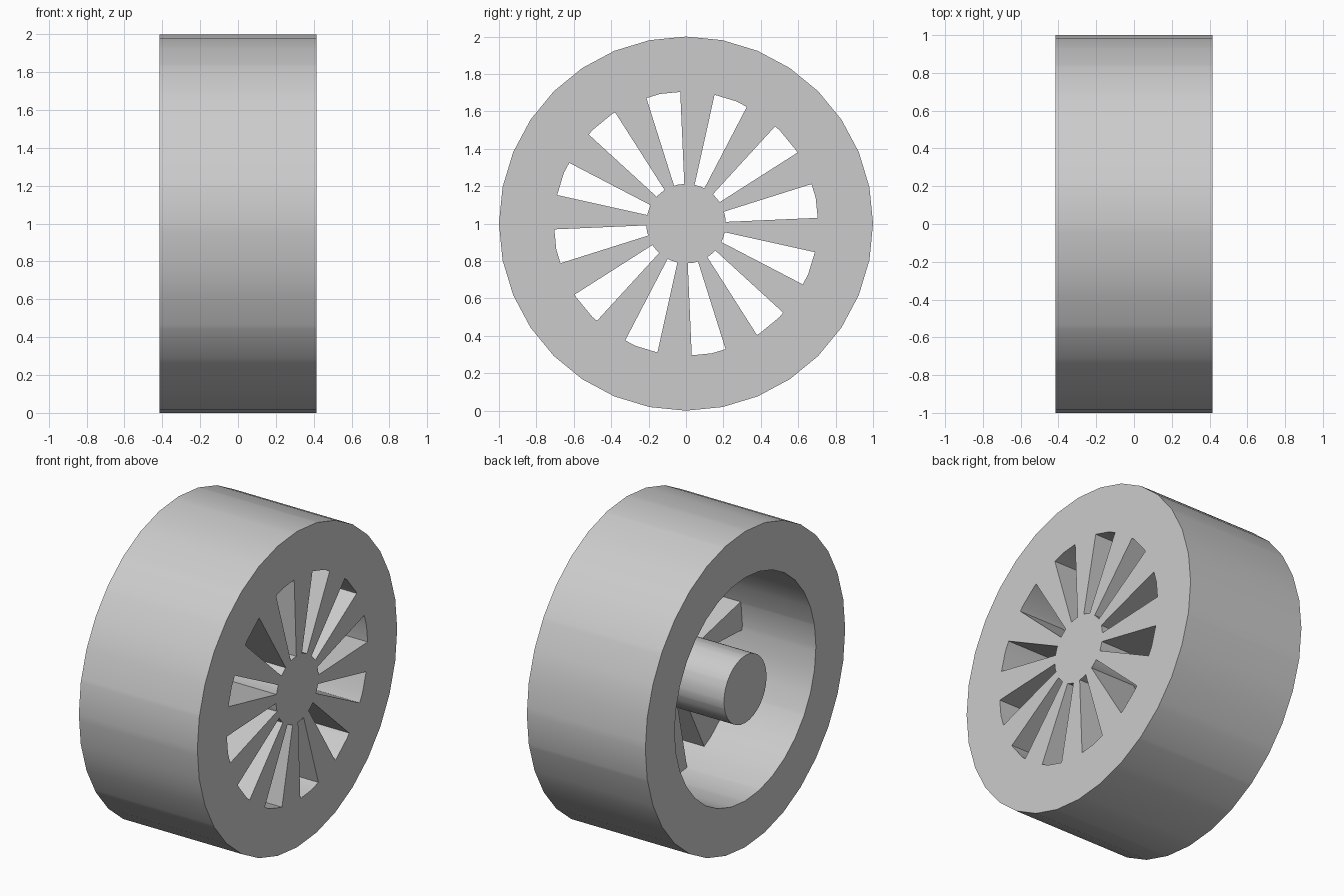
import bpy, bmesh
from math import cos, sin, pi, radians, degrees

cube = bpy.data.objects.get("Cube")
if cube:
    bpy.data.objects.remove(cube, do_unlink=True)

# Main dimensions
SIDES = 32
STEP = 2 * pi / SIDES
TYRE_R, RECESS_R, HUB_R = 1.0, 0.707, 0.213
FACE_X, BACK_X, SPOKE_X = 0.415, -0.415, 0.1
SLOTS = 12
SLOT_START, SLOT_END = 2.5, 17.5
PITCH = 360 / SLOTS

grey = bpy.data.materials.new("wheel_grey")
grey.use_nodes = True
colour = (0.6, 0.6, 0.6, 1)
grey.diffuse_color = colour
grey.node_tree.nodes["Principled BSDF"].inputs["Base Color"].default_value = colour

bm = bmesh.new()


def point(r, x, a):
    """Point at angle a on the sides of a regular polygon of radius r."""
    local = a % STEP - STEP / 2
    d = r * cos(STEP / 2) / cos(local)
    return bm.verts.new((x, d * cos(a), 1 + d * sin(a)))


def band(r0, x0, r1, x1, a, b):
    """Sweep one profile edge from angle a to angle b."""
    bm.faces.new((point(r0, x0, a), point(r1, x1, a),
                  point(r1, x1, b), point(r0, x0, b)))


def in_slot(a):
    return SLOT_START < degrees(a) % PITCH < SLOT_END


# Column angles: polygon corners plus both edges of every slot
slot_edges = [radians(PITCH * k + e) for k in range(SLOTS) for e in (SLOT_START, SLOT_END)]
angles = sorted([STEP * k for k in range(SIDES)] + slot_edges)

for a, b in zip(angles, angles[1:] + [2 * pi]):
    # Tread, side walls, recess wall and hub barrel
    band(TYRE_R, BACK_X, TYRE_R, FACE_X, a, b)
    band(TYRE_R, FACE_X, RECESS_R, FACE_X, a, b)
    band(RECESS_R, BACK_X, TYRE_R, BACK_X, a, b)
    band(RECESS_R, SPOKE_X, RECESS_R, BACK_X, a, b)
    band(HUB_R, BACK_X, HUB_R, SPOKE_X, a, b)
    if in_slot((a + b) / 2):
        # Slot ends
        band(RECESS_R, FACE_X, RECESS_R, SPOKE_X, a, b)
        band(HUB_R, SPOKE_X, HUB_R, FACE_X, a, b)
    else:
        # Spoke front and back
        band(RECESS_R, FACE_X, HUB_R, FACE_X, a, b)
        band(HUB_R, SPOKE_X, RECESS_R, SPOKE_X, a, b)

# Spoke flanks
for a in slot_edges:
    bm.faces.new((point(HUB_R, SPOKE_X, a), point(RECESS_R, SPOKE_X, a),
                  point(RECESS_R, FACE_X, a), point(HUB_R, FACE_X, a)))

# Hub caps
for x in (BACK_X, FACE_X):
    bm.faces.new([point(HUB_R, x, a) for a in angles])

bmesh.ops.remove_doubles(bm, verts=bm.verts, dist=0.0001)
bmesh.ops.recalc_face_normals(bm, faces=bm.faces)

mesh = bpy.data.meshes.new("wheel")
bm.to_mesh(mesh)
bm.free()
mesh.materials.append(grey)
wheel = bpy.data.objects.new("wheel", mesh)
bpy.context.collection.objects.link(wheel)

bpy.ops.object.select_all(action='DESELECT')
wheel.select_set(True)
bpy.context.view_layer.objects.active = wheel
bpy.ops.object.shade_smooth_by_angle(angle=radians(30))
